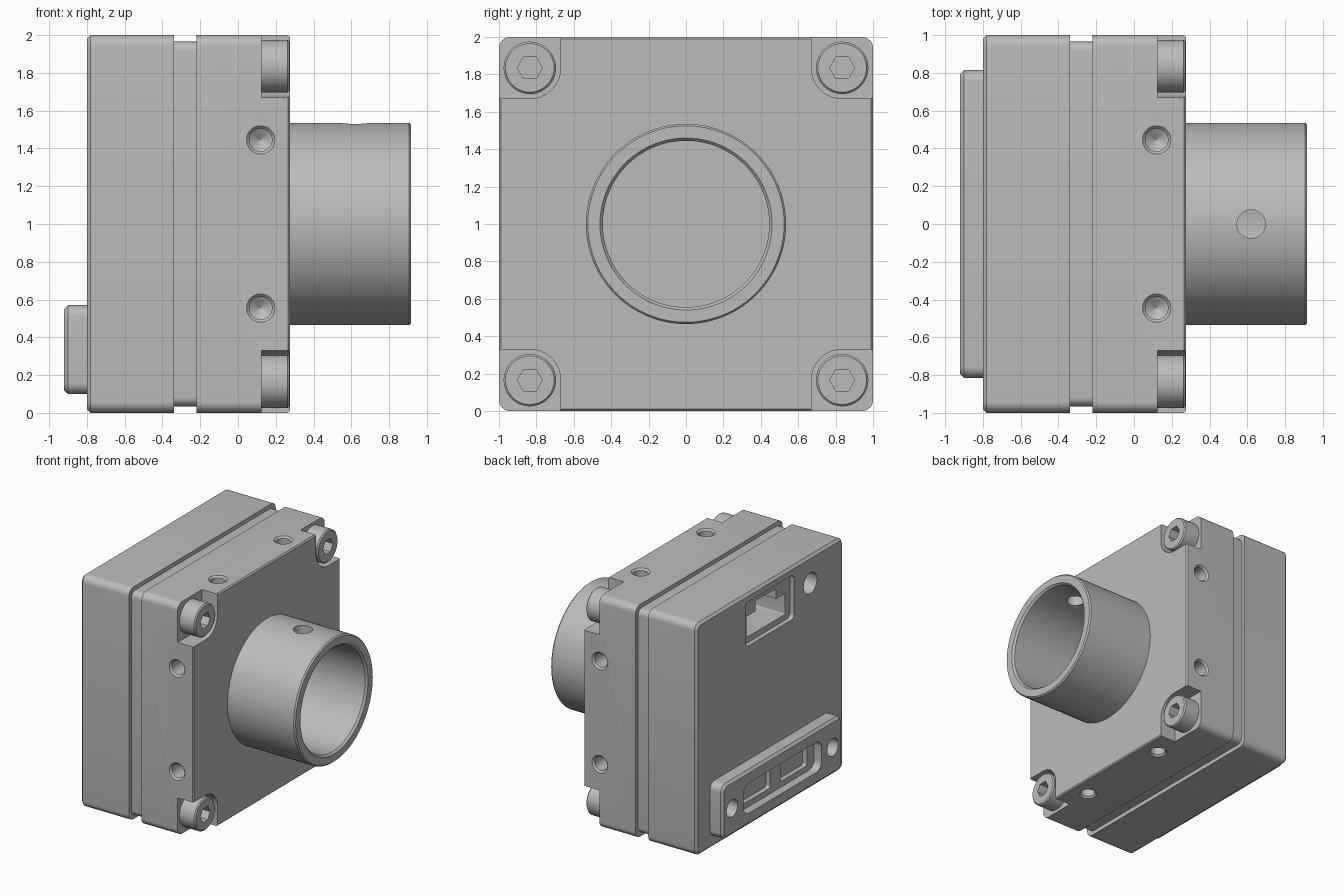
import bpy, bmesh, math
from mathutils import Vector

if "Cube" in bpy.data.objects:
    bpy.data.objects.remove(bpy.data.objects["Cube"])

grey = bpy.data.materials.new("satin grey")
grey.use_nodes = True
colour = (0.5, 0.5, 0.5, 1)
grey.diffuse_color = colour
grey.node_tree.nodes["Principled BSDF"].inputs["Base Color"].default_value = colour
MID = 1.0  # height of the optical axis


def make(name, rings, cap=True):
    """Skin a list of equal point rings into a solid."""
    bm = bmesh.new()
    loops = [[bm.verts.new(p) for p in ring] for ring in rings]
    n = len(loops[0])
    for a, b in zip(loops, loops[1:]):
        for i in range(n):
            j = (i + 1) % n
            bm.faces.new((a[i], a[j], b[j], b[i]))
    if cap:
        bm.faces.new(loops[0])
        bm.faces.new(loops[-1])
    bmesh.ops.remove_doubles(bm, verts=bm.verts, dist=1e-5)
    bmesh.ops.recalc_face_normals(bm, faces=bm.faces)
    mesh = bpy.data.meshes.new(name)
    bm.to_mesh(mesh)
    bm.free()
    mesh.materials.append(grey)
    obj = bpy.data.objects.new(name, mesh)
    bpy.context.collection.objects.link(obj)
    return obj


def block(name, sections, half_y, half_z, radius, y=0, z=MID):
    """Rounded rectangle in yz, lofted along x through (x, inset) sections."""
    rings = []
    for x, inset in sections:
        r = max(radius - inset, 0.004)
        ring = []
        for k, (sy, sz) in enumerate([(1, 1), (-1, 1), (-1, -1), (1, -1)]):
            cy, cz = y + sy * (half_y - inset - r), z + sz * (half_z - inset - r)
            for i in range(9):
                t = (k + i / 8) * math.pi / 2
                ring.append((x, cy + r * math.cos(t), cz + r * math.sin(t)))
        rings.append(ring)
    return make(name, rings)


def lathe(name, profile, origin, axis=(1, 0, 0), sides=48):
    """Turn (radius, distance) points about an axis through origin."""
    q = Vector(axis).to_track_quat('Z', 'Y')
    rings = []
    for r, d in profile:
        r = max(r, 0.0005)
        rings.append([Vector(origin) + q @ Vector((r * math.cos(t), r * math.sin(t), d))
                      for t in (math.tau * i / sides for i in range(sides))])
    return make(name, rings)


def cut(target, cutters):
    for c in cutters:
        c.hide_render = True
        m = target.modifiers.new("cut", 'BOOLEAN')
        m.operation, m.solver, m.object = 'DIFFERENCE', 'EXACT', c
        bpy.context.view_layer.objects.active = target
        bpy.ops.object.modifier_apply(modifier=m.name)
        bpy.data.objects.remove(c)


corners = [(sy, sz) for sy in (-1, 1) for sz in (-1, 1)]

# Front housing: corner pockets, lens bore and countersunk side holes
front = block("front_housing", [(-0.22, 0), (0.265, 0), (0.275, 0.01)], 1, 1, 0.06)
cutters = [block("pocket", [(0.125, 0), (0.4, 0)], 0.265, 0.265, 0.165,
                 sy * 0.935, MID + sz * 0.935) for sy, sz in corners]
cutters.append(lathe("bore", [(0.5, -0.08), (0.5, 0.4)], (0, 0, MID)))
drill = [(0.075, -0.05), (0.075, 0), (0.06, 0.015), (0.06, 0.16), (0, 0.2)]
for side in (-1, 1):
    for offset in (-0.445, 0.445):
        cutters.append(lathe("drill", drill, (0.12, side, MID + offset), (0, -side, 0), 32))
        cutters.append(lathe("drill", drill, (0.12, offset, MID + side), (0, 0, -side), 32))
cut(front, cutters)

# Recessed band between the housings
block("gasket_band", [(-0.4, 0), (-0.2, 0)], 0.965, 0.965, 0.05)

# Rear housing with socket recess and a round port
rear = block("rear_housing", [(-0.8, 0.02), (-0.78, 0), (-0.34, 0)], 1, 1, 0.06)
cut(rear, [
    block("socket_recess", [(-0.9, 0), (-0.76, 0)], 0.33, 0.19, 0.04, 0, 1.74),
    block("socket_low", [(-0.9, 0), (-0.45, 0)], 0.26, 0.09, 0.01, 0, 1.69),
    block("socket_key", [(-0.9, 0), (-0.45, 0)], 0.14, 0.13, 0.01, 0, 1.74),
    lathe("port", [(0.09, -0.9), (0.09, -0.6), (0, -0.55)], (0, -0.55, 1.77)),
])

# Connector plate with slot, contact pockets and fixing holes
plate = block("connector_plate", [(-0.92, 0.02), (-0.9, 0), (-0.79, 0)],
              0.815, 0.235, 0.06, 0, 0.335)
cutters = [block("slot", [(-1, 0), (-0.85, 0)], 0.53, 0.13, 0.07, 0, 0.335)]
for s in (-1, 1):
    cutters.append(block("contact", [(-1, 0), (-0.81, 0)], 0.18, 0.08, 0.02, s * 0.25, 0.335))
    cutters.append(lathe("fixing", [(0.075, -1), (0.075, -0.81)], (0, s * 0.685, 0.335)))
cut(plate, cutters)

# Lens tube: a deep cup with chamfered rim and a set-screw hole on top
tube = lathe("lens_tube", [(0, -0.12), (0.535, -0.12), (0.535, 0.905), (0.525, 0.917),
                           (0.46, 0.917), (0.445, 0.9), (0.445, -0.09), (0, -0.09)],
             (0, 0, MID), sides=96)
cut(tube, [lathe("set_hole", [(0.075, 0), (0.075, 0.5)], (0.62, 0, 1.3), (0, 0, 1))])

# Socket head screws
for sy, sz in corners:
    place = (0, sy * 0.835, MID + sz * 0.835)
    name = "screw_" + ("upper_" if sz > 0 else "lower_") + ("back" if sy > 0 else "front")
    screw = lathe(name, [(0.14, 0.1), (0.14, 0.263), (0.13, 0.273)], place)
    cut(screw, [lathe("hex", [(0.067, 0.19), (0.067, 0.4)], place, sides=6)])

for obj in list(bpy.context.scene.objects):
    if obj.type == 'MESH' and grey.name in obj.data.materials:
        bpy.ops.object.select_all(action='DESELECT')
        obj.select_set(True)
        bpy.context.view_layer.objects.active = obj
        bpy.ops.object.shade_smooth_by_angle(angle=math.radians(30))
